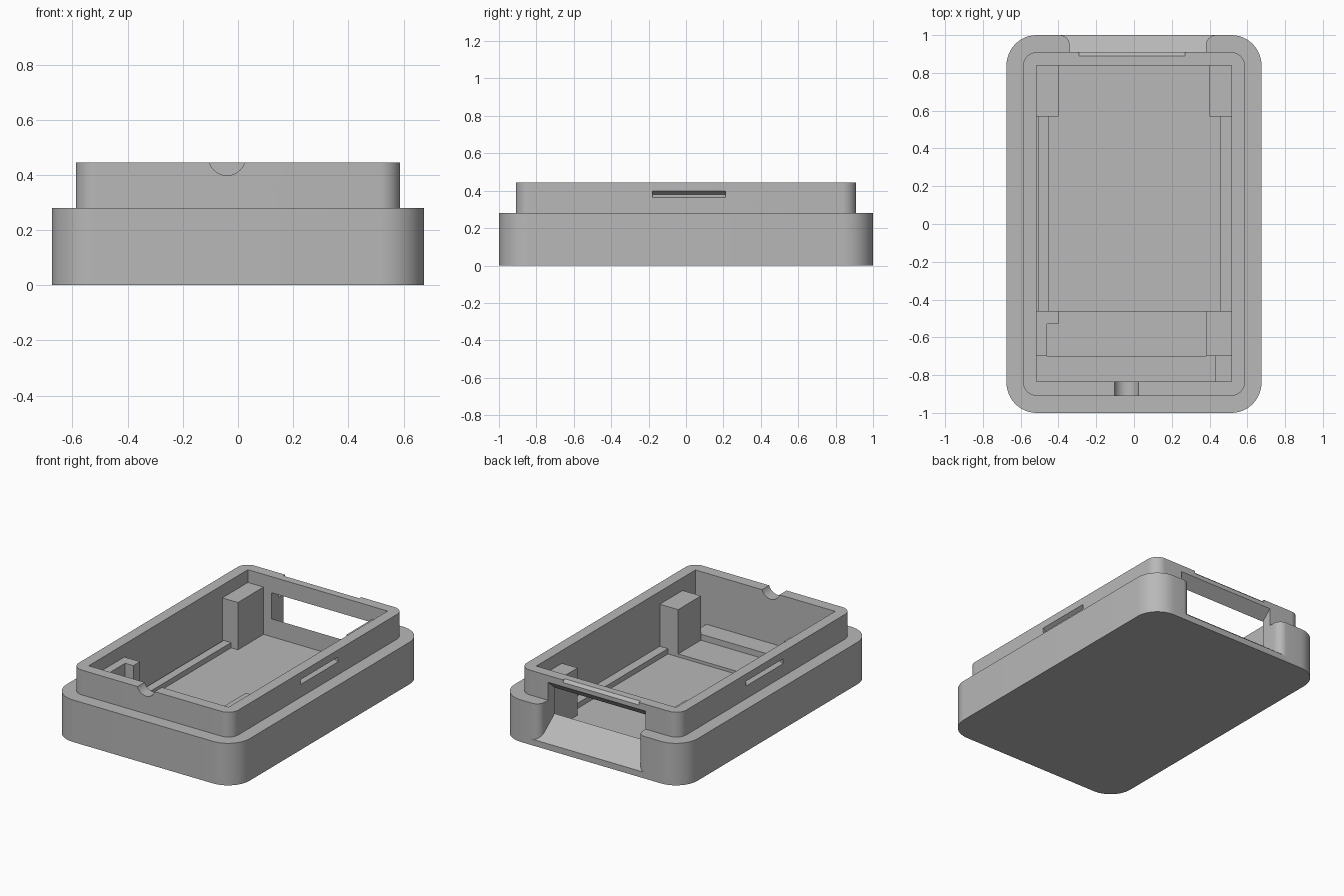
import bpy, math
from mathutils import Vector

cube = bpy.data.objects.get("Cube")
if cube:
    bpy.data.objects.remove(cube, do_unlink=True)

grey = bpy.data.materials.new("plain_grey")
grey.use_nodes = True
grey.diffuse_color = (0.48, 0.48, 0.48, 1)
grey.node_tree.nodes["Principled BSDF"].inputs["Base Color"].default_value = grey.diffuse_color


def prism(name, outline, axis, lo, hi):
    """Extrude a 2D outline along an axis; the outline uses the other two axes in x, y, z order."""
    def place(p, d):
        v = list(p)
        v.insert("xyz".index(axis), d)
        return v
    n = len(outline)
    verts = [place(p, d) for d in (lo, hi) for p in outline]
    faces = [list(range(n))[::-1], list(range(n, 2 * n))]
    faces += [[i, (i + 1) % n, n + (i + 1) % n, n + i] for i in range(n)]
    mesh = bpy.data.meshes.new(name)
    mesh.from_pydata(verts, [], faces)
    mesh.materials.append(grey)
    obj = bpy.data.objects.new(name, mesh)
    bpy.context.collection.objects.link(obj)
    # Make normals face outward
    bpy.context.view_layer.objects.active = obj
    obj.select_set(True)
    bpy.ops.object.mode_set(mode="EDIT")
    bpy.ops.mesh.select_all(action="SELECT")
    bpy.ops.mesh.normals_make_consistent(inside=False)
    bpy.ops.object.mode_set(mode="OBJECT")
    obj.select_set(False)
    return obj


def box(name, x0, x1, y0, y1, z0, z1):
    return prism(name, [(x0, y0), (x1, y0), (x1, y1), (x0, y1)], "z", z0, z1)


def arc(cx, cy, r, start, end, steps=12):
    angles = [math.radians(start + (end - start) * i / steps) for i in range(steps + 1)]
    return [(cx + r * math.cos(a), cy + r * math.sin(a)) for a in angles]


def rounded(hx, hy, r):
    pts = []
    for k, (sx, sy) in enumerate([(1, 1), (-1, 1), (-1, -1), (1, -1)]):
        pts += arc(sx * (hx - r), sy * (hy - r), r, 90 * k, 90 * k + 90)
    return pts


def combine(target, tool, operation):
    mod = target.modifiers.new("cut", "BOOLEAN")
    mod.operation, mod.solver, mod.object = operation, "EXACT", tool
    bpy.context.view_layer.objects.active = target
    bpy.ops.object.modifier_apply(modifier=mod.name)
    bpy.data.objects.remove(tool, do_unlink=True)


FLOOR, TOP, LEDGE = 0.045, 0.445, 0.36

# Stepped outer case with an open cavity
case = prism("case_shell", rounded(0.675, 1.0, 0.16), "z", 0, 0.28)
combine(case, prism("upper_rim", rounded(0.588, 0.91, 0.075), "z", 0.1, TOP), "UNION")
combine(case, box("cavity", -0.515, 0.515, -0.835, 0.84, FLOOR, 0.6), "DIFFERENCE")

# Back opening: sloping sill and lintel, flared outer corners
r = 0.055
flare = [(-0.34, 0.8), (0.38, 0.8)] + arc(0.38 + r, 1 - r, r, 180, 90)
flare += [(0.38 + r, 1.05), (-0.34 - r, 1.05)] + arc(-0.34 - r, 1 - r, r, 90, 0)
opening = prism("opening", flare, "z", 0, 0.6)
slope = [(1.04, 0.01), (0.82, 0.18), (0.82, 0.32), (0.91, 0.4), (1.1, 0.4), (1.1, 0.01)]
combine(opening, prism("slope", slope, "x", -0.6, 0.6), "INTERSECT")
combine(case, opening, "DIFFERENCE")

# Finger notch in the front rim
notch = prism("notch", arc(-0.04, 0.465, 0.067, 0, 345, 23), "y", -1.0, -0.8)
combine(case, notch, "DIFFERENCE")

# V-shaped catch grooves on both sides and a relief on the back rim
for side in (-1, 1):
    groove = [(side * 0.6, 0.358), (side * 0.6, 0.404), (side * 0.56, 0.381)]
    combine(case, prism("groove", groove, "y", -0.18, 0.21), "DIFFERENCE")
relief = [(0.885, 0.45), (0.93, 0.45), (0.93, 0.41)]
combine(case, prism("relief", relief, "x", -0.29, 0.27), "DIFFERENCE")

# Corner supports and floor ledges, seated slightly into the shell
box("back_right_support", -0.53, -0.40, 0.57, 0.85, 0.03, LEDGE)
box("back_left_support", 0.40, 0.53, 0.57, 0.85, 0.03, LEDGE)
box("front_right_support", -0.53, -0.40, -0.53, -0.46, 0.03, LEDGE)
box("front_right_web", -0.53, -0.46, -0.70, -0.52, 0.03, LEDGE)
box("front_left_support", 0.38, 0.53, -0.70, -0.46, 0.03, LEDGE)
box("right_rail", -0.505, -0.45, -0.47, 0.58, 0.03, 0.08)
box("left_rail", 0.455, 0.53, -0.47, 0.58, 0.03, 0.08)
box("front_floor_step", -0.53, 0.53, -0.85, -0.46, 0.03, 0.065)
box("front_ledge", -0.53, 0.435, -0.85, -0.70, 0.03, 0.105)

# Smooth the rounded corners while keeping edges crisp
bpy.ops.object.select_all(action="DESELECT")
case.select_set(True)
bpy.context.view_layer.objects.active = case
bpy.ops.object.shade_smooth_by_angle(angle=math.radians(25))
